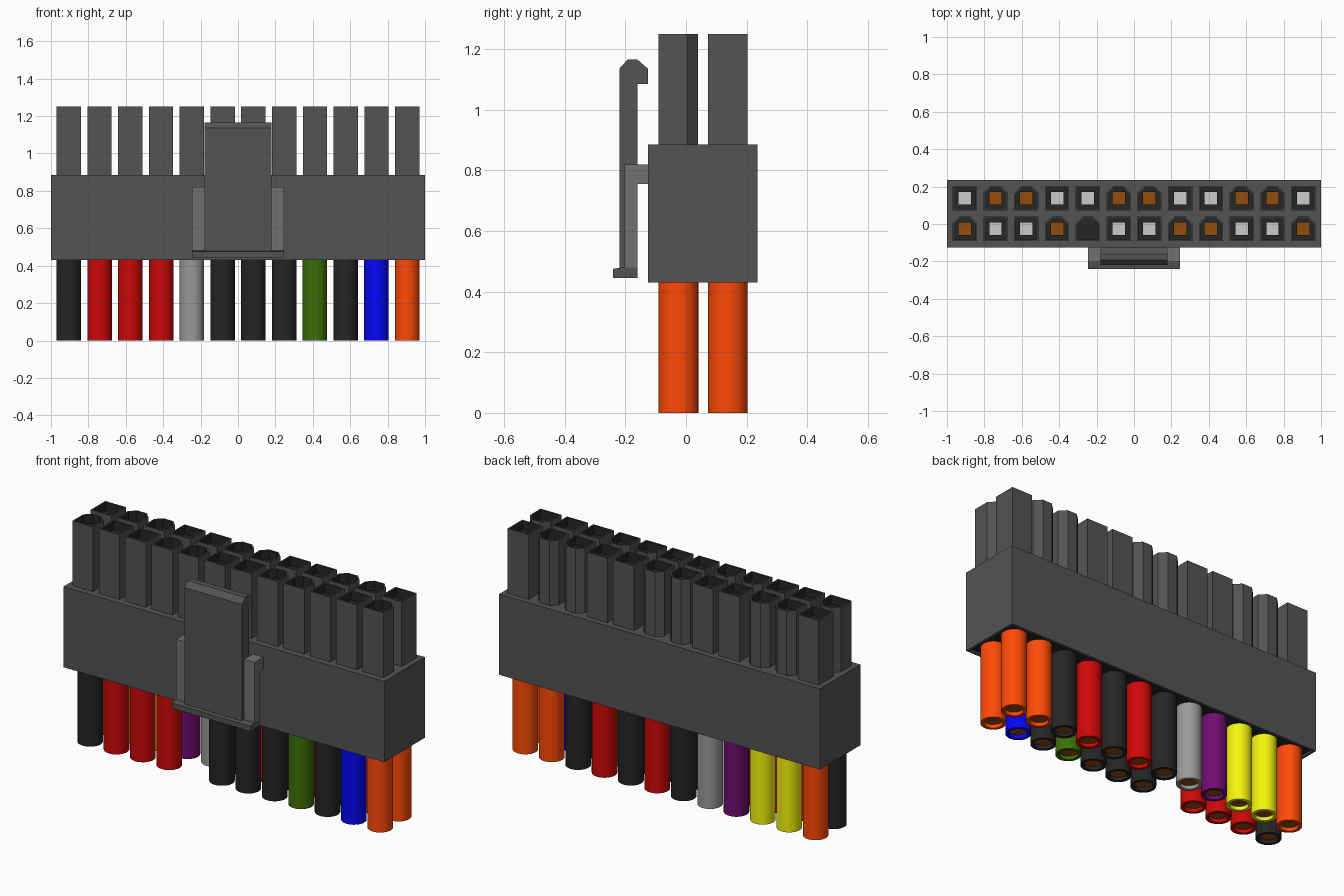
import bpy, bmesh, math

if "Cube" in bpy.data.objects:
    bpy.data.objects.remove(bpy.data.objects["Cube"])


def material(name, r, g, b):
    m = bpy.data.materials.new(name)
    m.diffuse_color = [(c / 255) ** 2.2 for c in (r, g, b)] + [1]
    m.use_nodes = True
    m.node_tree.nodes["Principled BSDF"].inputs["Base Color"].default_value = m.diffuse_color
    return m


MAT = {n: material(n, *c) for n, c in {
    "shell": (84, 84, 84), "rail": (112, 112, 112), "black": (42, 42, 42),
    "copper": (145, 78, 20), "silver": (192, 192, 192), "red": (204, 16, 16),
    "orange": (255, 75, 15), "yellow": (245, 245, 20), "purple": (112, 20, 112),
    "green": (62, 112, 16), "blue": (14, 14, 250), "grey": (152, 152, 152)}.items()}


def finish(name, bm, mats):
    bmesh.ops.remove_doubles(bm, verts=bm.verts, dist=1e-5)
    bmesh.ops.recalc_face_normals(bm, faces=bm.faces)
    me = bpy.data.meshes.new(name)
    bm.to_mesh(me)
    bm.free()
    for m in mats:
        me.materials.append(MAT[m])
    ob = bpy.data.objects.new(name, me)
    bpy.context.collection.objects.link(ob)
    return ob


def stack(name, rings, bands, mats):
    """Skin successive rings; bands = material index per band, then the end cap."""
    bm = bmesh.new()
    loops = [[bm.verts.new(p) for p in r] for r in rings]
    n = len(loops[0])
    bm.faces.new(loops[0])
    for a, b, mi in zip(loops, loops[1:], bands):
        for i in range(n):
            j = (i + 1) % n
            bm.faces.new((a[i], a[j], b[j], b[i])).material_index = mi
    bm.faces.new(loops[-1]).material_index = bands[-1]
    return finish(name, bm, mats)


def cell_ring(x, y, z, h, c=0):
    pts = [(-h, -h), (h, -h), (h, h - c), (h - c, h), (c - h, h), (-h, h - c)]
    return [(x + px, y + py, z) for px, py in pts]


def circle(x, y, z, r, n=32):
    return [(x + r * math.cos(2 * math.pi * i / n),
             y + r * math.sin(2 * math.pi * i / n), z) for i in range(n)]


def rect(x, y0, y1, z):
    return [(-x, y0, z), (x, y0, z), (x, y1, z), (-x, y1, z)]


def extrude_x(name, profile, x0, x1, mat):
    return stack(name, [[(x, y, z) for y, z in profile] for x in (x0, x1)],
                 [0, 0], [mat])


# Main housing with a shallow recess underneath
stack("housing", [rect(1, -.125, .235, .885), rect(1, -.125, .235, .43),
                  rect(.985, -.11, .22, .43), rect(.985, -.11, .22, .44)],
      [0, 0, 0, 1], ["shell", "black"])

# Two rows of keyed sockets and their wires
EMPTY = (0, 4)
KEYED = ("C..CC..CC..C", ".CC..CC..CC.")
WIRES = ("black red red red none black black black green black blue orange".split(),
         "orange yellow yellow purple grey black red black red black orange orange".split())
wires = []
for row, y in enumerate((-.025, .138)):
    for col in range(12):
        x = (col - 5.5) * .1645
        keyed = KEYED[row][col] == "C"
        c = .035 if keyed else 0
        rings = [cell_ring(x, y, .885, .065, c), cell_ring(x, y, 1.25, .065, c),
                 cell_ring(x, y, 1.25, .057, c * .9)]
        tag = f"{row + 1}_{col + 1}"
        if (row, col) == EMPTY:
            rings.append(cell_ring(x, y, .89, .057, c * .9))
            stack("empty_socket", rings, [0, 0, 1, 1], ["shell", "black"])
            continue
        rings += [cell_ring(x, y, 1.2, .057, c * .9), cell_ring(x, y, 1.2, .033),
                  cell_ring(x, y, 1.1, .033)]
        stack("socket_" + tag, rings, [0, 0, 1, 1, 2, 2 if keyed else 3],
              ["shell", "black", "copper", "silver"])
        wires.append(stack("wire_" + tag, [
            circle(x, y, .445, .0655), circle(x, y, 0, .0655),
            circle(x, y, 0, .048), circle(x, y, .02, .048)],
            [0, 0, 0, 1], [WIRES[row][col], "copper"]))

# Latch: hooked arm, foot and side rails joined to the housing
extrude_x("latch_arm", [(-.22, .46), (-.16, .46), (-.16, 1.085), (-.125, 1.085),
                        (-.125, 1.135), (-.16, 1.165), (-.193, 1.165), (-.22, 1.135)],
          -.18, .18, "shell")
extrude_x("latch_foot", [(-.24, .445), (-.16, .445), (-.16, .48), (-.21, .48),
                         (-.24, .475)], -.245, .245, "shell")
for side, s in (("left", -1), ("right", 1)):
    extrude_x("latch_rail_" + side, [(-.203, .48), (-.16, .48), (-.16, .755),
                                     (-.125, .755), (-.125, .82), (-.203, .82)],
              s * .18, s * .245, "rail")

# Round wires shade smooth with crisp ends
for w in wires:
    w.select_set(True)
bpy.context.view_layer.objects.active = wires[0]
bpy.ops.object.shade_smooth_by_angle()
